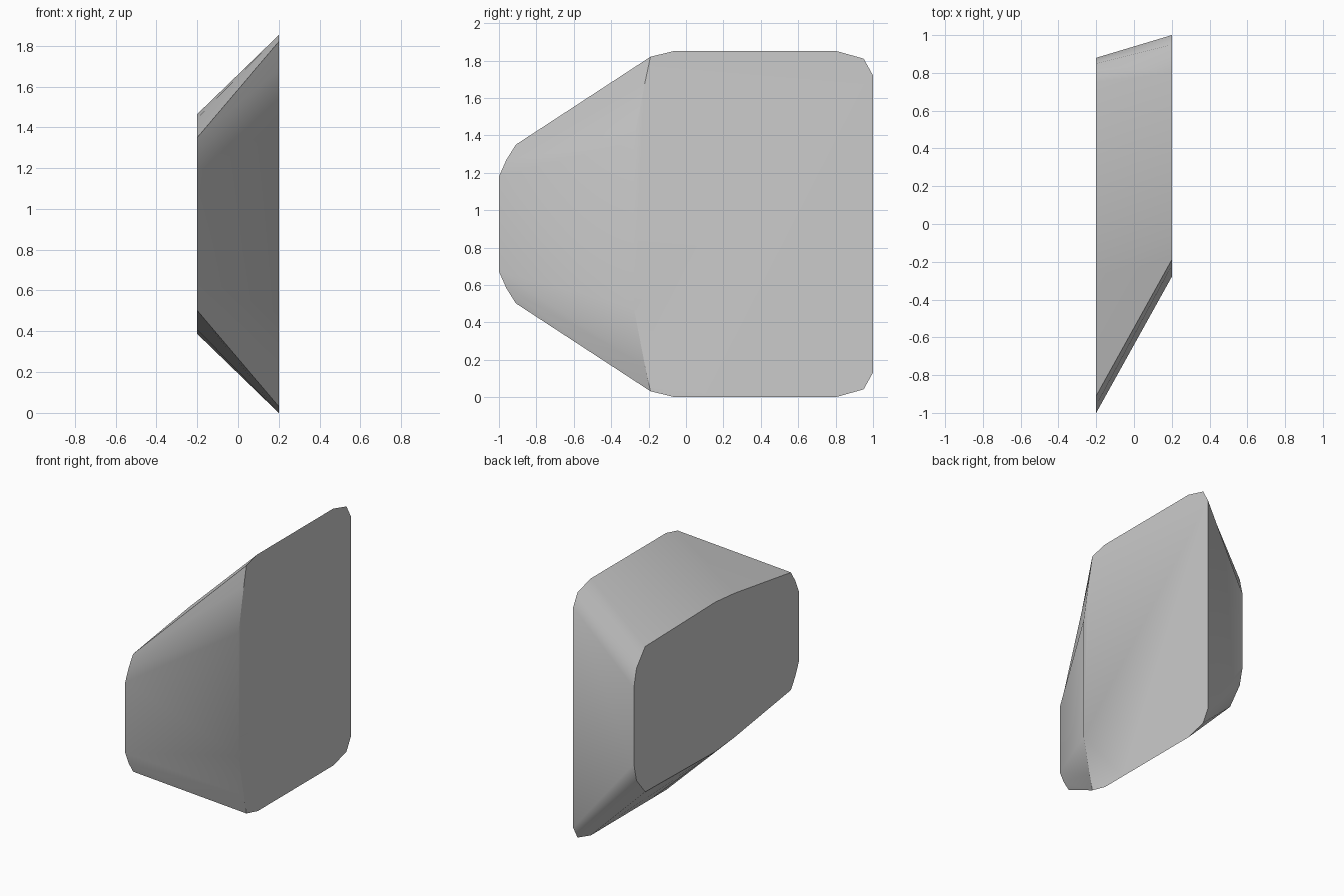
import bpy, bmesh, math

cube = bpy.data.objects.get("Cube")
if cube:
    bpy.data.objects.remove(cube, do_unlink=True)

MID = 0.926  # height of the horizontal mirror plane
HALF_WIDTH = 0.2

# Upper half outlines (y, z), running from front to back
large_side = [(-.28, 1.37), (-.22, 1.68), (-.19, 1.82), (-.06, 1.852),
              (.12, 1.852), (.8, 1.852), (.95, 1.81), (1, 1.72)]
small_side = [(-1, 1.18), (-.96, 1.27), (-.91, 1.35), (-.27, 1.445),
              (-.05, 1.465), (.75, 1.45), (.85, 1.33), (.88, 1.2)]


def outline(bm, x, half):
    """Mirror the upper half downward and make a closed ring of vertices."""
    lower = [(y, 2 * MID - z) for y, z in reversed(half)]
    return [bm.verts.new((x, y, z)) for y, z in half + lower]


# Tapered block: two rounded outlines joined by slanted walls
bm = bmesh.new()
left = outline(bm, HALF_WIDTH, large_side)
right = outline(bm, -HALF_WIDTH, small_side)
bm.faces.new(left)
bm.faces.new(right)
count = len(left)
for i in range(count):
    j = (i + 1) % count
    bm.faces.new((left[i], left[j], right[j], right[i]))
bmesh.ops.recalc_face_normals(bm, faces=bm.faces)
mesh = bpy.data.meshes.new("tapered_block")
bm.to_mesh(mesh)
bm.free()

# Plain grey finish
grey = bpy.data.materials.new("light_grey")
grey.use_nodes = True
colour = (0.6, 0.6, 0.6, 1)
grey.diffuse_color = colour
grey.node_tree.nodes["Principled BSDF"].inputs["Base Color"].default_value = colour
mesh.materials.append(grey)

block = bpy.data.objects.new("tapered_block", mesh)
bpy.context.collection.objects.link(block)
bpy.ops.object.select_all(action='DESELECT')
block.select_set(True)
bpy.context.view_layer.objects.active = block
bpy.ops.object.shade_smooth_by_angle(angle=math.radians(31))
